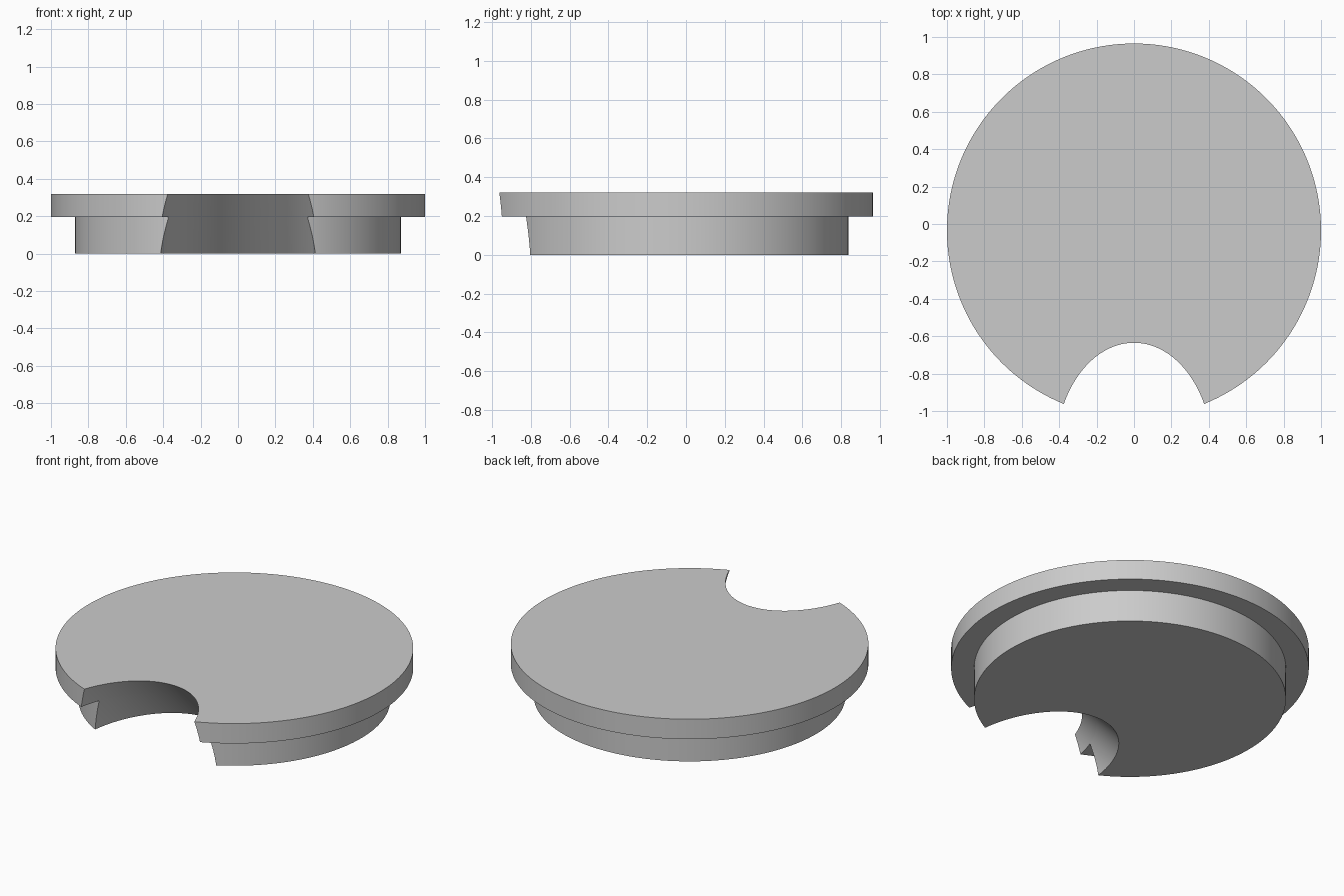
import bpy
import math

if "Cube" in bpy.data.objects:
    bpy.data.objects.remove(bpy.data.objects["Cube"], do_unlink=True)

GREY = (0.6, 0.6, 0.6, 1.0)
CENTRE_Y = -0.035

grey = bpy.data.materials.new("plain_grey")
grey.use_nodes = True
grey.diffuse_color = GREY
grey.node_tree.nodes["Principled BSDF"].inputs["Base Color"].default_value = GREY


def cylinder(name, radius, depth, location, tilt=0.0):
    bpy.ops.mesh.primitive_cylinder_add(vertices=192, radius=radius, depth=depth,
                                        location=location, rotation=(tilt, 0, 0))
    obj = bpy.context.object
    obj.name = name
    obj.data.materials.append(grey)
    return obj


def disc(name, radius, bottom, top):
    return cylinder(name, radius, top - bottom, (0, CENTRE_Y, (bottom + top) / 2))


# Round lid: wide rim plate over a narrower plug
parts = [disc("rim_plate", 1.0, 0.197, 0.32), disc("lower_plug", 0.872, 0.0, 0.197)]

# Slanted round bore that opens the notch at the front
cutter = cylinder("notch_cutter", 0.42, 3.0, (0, -0.909, 0), math.radians(45))
cutter.hide_render = True

for part in parts:
    bpy.ops.object.select_all(action="DESELECT")
    part.select_set(True)
    bpy.context.view_layer.objects.active = part
    notch = part.modifiers.new("notch", "BOOLEAN")
    notch.operation = "DIFFERENCE"
    notch.solver = "EXACT"
    notch.object = cutter
    bpy.ops.object.modifier_apply(modifier=notch.name)
    bpy.ops.object.shade_smooth_by_angle(angle=math.radians(30))

bpy.data.objects.remove(cutter, do_unlink=True)
